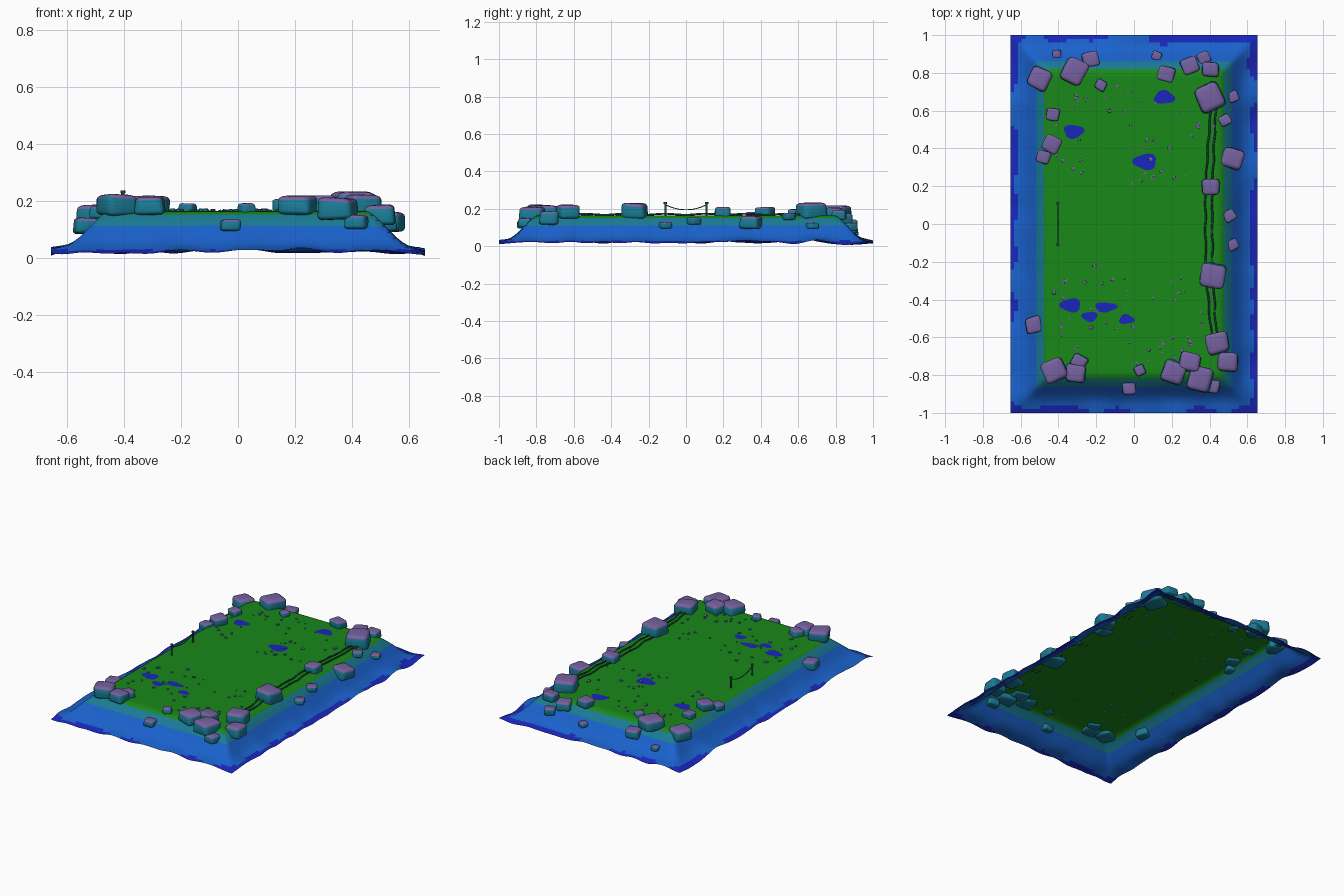
import bpy, bmesh, math, random
from mathutils import Vector, Matrix, noise

if "Cube" in bpy.data.objects:
    bpy.data.objects.remove(bpy.data.objects["Cube"])

random.seed(7)


def mat(name, rgb):
    m = bpy.data.materials.new(name)
    m.diffuse_color = (*rgb, 1)
    m.use_nodes = True
    m.node_tree.nodes["Principled BSDF"].inputs["Base Color"].default_value = m.diffuse_color
    return m


DEEP = mat("deep_blue", (0.01, 0.02, 0.5))
BLUE = mat("slope_blue", (0.01, 0.12, 0.6))
TEAL = mat("teal", (0.01, 0.2, 0.3))
GREEN = mat("grass_green", (0.01, 0.25, 0.01))
PURPLE = mat("rock_purple", (0.18, 0.12, 0.35))
DARK = mat("dark_green", (0.01, 0.08, 0.04))
HX, HY, TOP = 0.655, 1.0, 0.165
PROFILE = [(0, 0.022), (0.04, 0.032), (0.07, 0.042), (0.10, 0.068),
           (0.14, 0.112), (0.175, 0.148), (0.195, 0.162), (0.21, TOP), (9, TOP)]


def height(x, y):
    """Height of the mound from the distance to its outer border."""
    e = max(0, min(HX - abs(x), HY - abs(y)))
    for (a, za), (b, zb) in zip(PROFILE, PROFILE[1:]):
        if e <= b:
            z = za + (zb - za) * (e - a) / (b - a)
            break
    fade = max(0, 1 - e / 0.17)
    return max(0, z + 0.02 * fade * noise.noise(Vector((x * 7, y * 7, 0.3))))


def finish(bm, name, mats, angle=None):
    me = bpy.data.meshes.new(name)
    bm.to_mesh(me)
    bm.free()
    ob = bpy.data.objects.new(name, me)
    bpy.context.collection.objects.link(ob)
    for m in mats:
        me.materials.append(m)
    if angle:
        bpy.ops.object.select_all(action='DESELECT')
        ob.select_set(True)
        bpy.context.view_layer.objects.active = ob
        bpy.ops.object.shade_smooth_by_angle(angle=math.radians(angle))
    return ob


# Mound: flat plateau, sloping skirt and wavy border
bm = bmesh.new()
bmesh.ops.create_grid(bm, x_segments=66, y_segments=100, size=1)
for v in bm.verts:
    x, y = v.co.x * HX, v.co.y * HY
    v.co = (x, y, height(x, y))
for f in bm.faces:
    z = f.calc_center_median().z
    f.material_index = 0 if z < 0.028 else 1 if z < 0.11 else 2 if z < 0.152 else 3
finish(bm, "mound", [DEEP, BLUE, TEAL, GREEN], 40)


def rock(name, x, y, r, flat=0.6, segs=3, lift=0.3):
    """Rounded, irregular block resting on the mound."""
    bm = bmesh.new()
    bmesh.ops.create_cube(bm, size=2)
    for v in bm.verts:
        v.co = [c * random.uniform(0.78, 1.0) for c in v.co]
        if v.co.z > 0:
            v.co.x *= 0.93
            v.co.y *= 0.93
    bmesh.ops.bevel(bm, geom=bm.edges[:], offset=0.35, segments=segs,
                    profile=0.5, affect='EDGES')
    bmesh.ops.scale(bm, vec=(r, r * random.uniform(0.9, 1.05), r * flat), verts=bm.verts)
    bmesh.ops.rotate(bm, matrix=Matrix.Rotation(random.uniform(-0.6, 0.6), 3, 'Z'), verts=bm.verts)
    bmesh.ops.translate(bm, vec=(x, y, height(x, y) + lift * r), verts=bm.verts)
    bm.normal_update()
    for f in bm.faces:
        f.material_index = 0 if f.normal.z > 0.35 else 1
    finish(bm, name, [PURPLE, TEAL], 40)


# Boulders along the rim: x, y, half width
BOULDERS = [
    (-.50, .77, .065), (-.315, .81, .066), (-.23, .87, .045), (-.41, .90, .025),
    (-.175, .735, .03), (.12, .89, .028), (.17, .795, .046), (.295, .84, .048),
    (.37, .88, .036), (.405, .82, .046), (.40, .67, .073), (.525, .675, .028),
    (.48, .55, .033), (.52, .35, .06), (.405, .195, .05), (.505, .045, .034),
    (.525, -.11, .031), (.415, -.275, .072), (.44, -.63, .063), (.495, -.73, .06),
    (.295, -.73, .058), (.21, -.785, .062), (.35, -.82, .066), (.415, -.86, .042),
    (.03, -.775, .029), (-.025, -.87, .036), (-.31, -.79, .055), (-.29, -.73, .042),
    (-.42, -.775, .065), (-.53, -.535, .048), (-.43, .58, .036), (-.435, .42, .048),
    (-.48, .355, .038)]
for i, (x, y, r) in enumerate(BOULDERS):
    rock(f"boulder_{i + 1}", x, y, r * 1.08)

# Pebbles scattered at both ends of the plateau
for i in range(96):
    s = 1 if i % 2 else -1
    rock(f"pebble_{i + 1}", random.uniform(-.47, .44), s * random.uniform(.2, .74),
         random.uniform(.005, .011), 0.6, 1, 0.2)

# Puddles: thin rounded-triangle plates on the plateau: x, y, half length, half width
for i, (x, y, a, b) in enumerate([
        (.16, .67, .054, .036), (-.32, .49, .052, .036), (.06, .33, .062, .042),
        (-.335, -.43, .055, .036), (-.235, -.49, .042, .026),
        (-.15, -.44, .058, .026), (-.04, -.505, .04, .025)]):
    bm = bmesh.new()
    ph = random.uniform(0, 6.28)
    ring = []
    for k in range(24):
        t = k * math.tau / 24
        q = 1 + 0.13 * math.cos(3 * t + ph)
        ring.append(bm.verts.new((x + a * q * math.cos(t), y + b * q * math.sin(t), TOP + .002)))
    bm.faces.new(ring)
    finish(bm, f"puddle_{i + 1}", [DEEP])


def tube(name, pts, r):
    cu = bpy.data.curves.new(name, 'CURVE')
    cu.dimensions = '3D'
    cu.bevel_depth = r
    cu.bevel_resolution = 2
    cu.use_fill_caps = True
    sp = cu.splines.new('POLY')
    sp.points.add(len(pts) - 1)
    for p, c in zip(sp.points, pts):
        p.co = (*c, 1)
    cu.materials.append(DARK)
    ob = bpy.data.objects.new(name, cu)
    bpy.context.collection.objects.link(ob)


# Two bowed cables linking the boulders on the right edge
for name, x0, bow in (("cable_inner", .412, .034), ("cable_outer", .438, .024)):
    pts = []
    for k in range(41):
        t = k / 40 * 2 - 1
        y = 0.02 + t * .62
        x = x0 - bow * (1 - t * t) + .003 * math.sin(k * 1.3)
        pts.append((x, y, height(x, y) + .006 + .003 * math.sin(k * .9)))
    tube(name, pts, .005)

# Rope barrier: two posts with caps and a sagging rope
for side, y in (("front", -.11), ("back", .11)):
    tube(f"{side}_post", [(-.403, y, .16), (-.403, y, .232)], .006)
    tube(f"{side}_post_cap", [(-.403, y, .227), (-.403, y, .237)], .009)
tube("sagging_rope", [(-.403, -.11 + .22 * k / 16, .195 + .027 * (k / 8 - 1) ** 2)
                      for k in range(17)], .0025)
